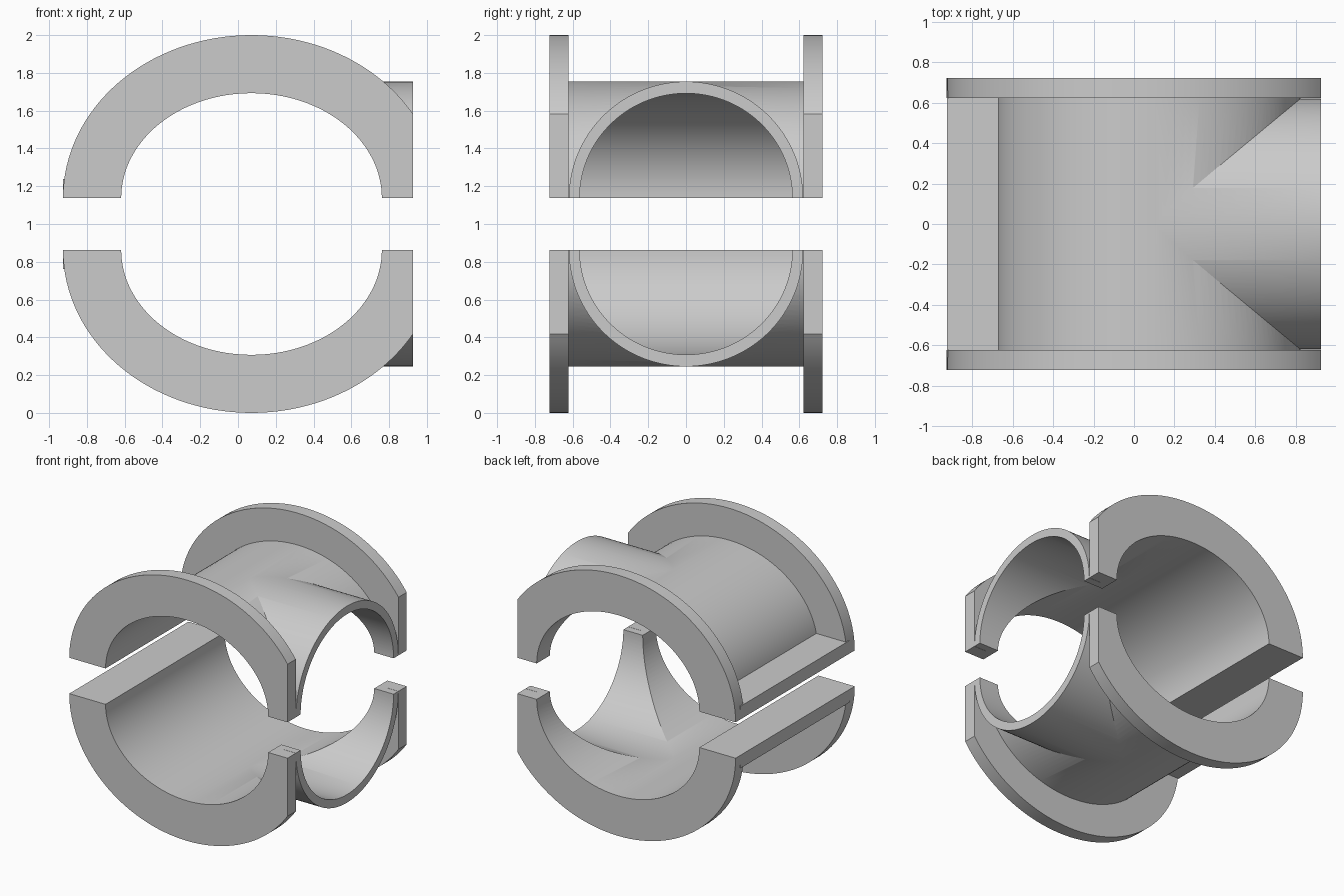
import bpy, bmesh, math

if "Cube" in bpy.data.objects:
    bpy.data.objects.remove(bpy.data.objects["Cube"])

CX, BASE, END = 0.0715, 0.1376, 0.926   # run axis x, split height above middle, clipped mouth x
SEG = 128


def add_mesh(name, bm):
    bmesh.ops.recalc_face_normals(bm, faces=bm.faces[:])
    me = bpy.data.meshes.new(name)
    bm.to_mesh(me)
    bm.free()
    ob = bpy.data.objects.new(name, me)
    bpy.context.collection.objects.link(ob)
    ob.location.z = 1
    return ob


def prism(name, axis, r, h, start, stop):
    """Elliptical cylinder along y (run) or x (branch)."""
    bm = bmesh.new()
    ring = []
    for i in range(SEG):
        t = 2 * math.pi * i / SEG
        u, z = r * math.cos(t), BASE + h * math.sin(t)
        ring.append(bm.verts.new((CX + u, start, z) if axis == 'y' else (start, u, z)))
    face = bm.faces.new(ring)
    out = bmesh.ops.extrude_face_region(bm, geom=[face])
    d = stop - start
    verts = [v for v in out['geom'] if isinstance(v, bmesh.types.BMVert)]
    bmesh.ops.translate(bm, verts=verts, vec=(0, d, 0) if axis == 'y' else (d, 0, 0))
    return add_mesh(name, bm)


def box(name, lo, hi):
    bm = bmesh.new()
    bmesh.ops.create_cube(bm, size=1)
    for v in bm.verts:
        v.co = [(a + b) / 2 + c * (b - a) for a, b, c in zip(lo, hi, v.co)]
    return add_mesh(name, bm)


def combine(ob, other, op):
    other.hide_render = True
    m = ob.modifiers.new(op, 'BOOLEAN')
    m.operation, m.solver, m.object = op, 'EXACT', other
    bpy.context.view_layer.objects.active = ob
    bpy.ops.object.modifier_apply(modifier=m.name)
    bpy.data.objects.remove(other)


# run pipe, branch pipe, end flanges and side ledge
shell = prism("tee_shell_halves", 'y', 0.752, 0.6175, -0.67, 0.67)
combine(shell, prism("branch_pipe", 'x', 0.62, 0.6165, CX, 1.2), 'UNION')
combine(shell, box("side_ledge", (-END, -0.66, -0.1), (-0.55, 0.66, BASE + 0.1)), 'UNION')
for a, b in ((-0.722, -0.622), (0.622, 0.722)):
    combine(shell, prism("end_flange", 'y', 0.998, 0.8624, a, b), 'UNION')

# bores of the run and branch
combine(shell, prism("run_bore", 'y', 0.69, 0.555, -1, 1), 'DIFFERENCE')
combine(shell, prism("branch_bore", 'x', 0.563, 0.554, CX, 1.5), 'DIFFERENCE')

# split plane and flat branch mouth
combine(shell, box("split_cutter", (-2, -2, -2), (2, 2, BASE)), 'DIFFERENCE')
combine(shell, box("mouth_cutter", (END, -2, -2), (3, 2, 3)), 'DIFFERENCE')

# lower half
mirror = shell.modifiers.new("lower_half", 'MIRROR')
mirror.use_axis = (False, False, True)
mirror.use_mirror_merge = False
bpy.context.view_layer.objects.active = shell
bpy.ops.object.modifier_apply(modifier=mirror.name)
shell.select_set(True)
bpy.ops.object.shade_smooth_by_angle(angle=math.radians(20))
